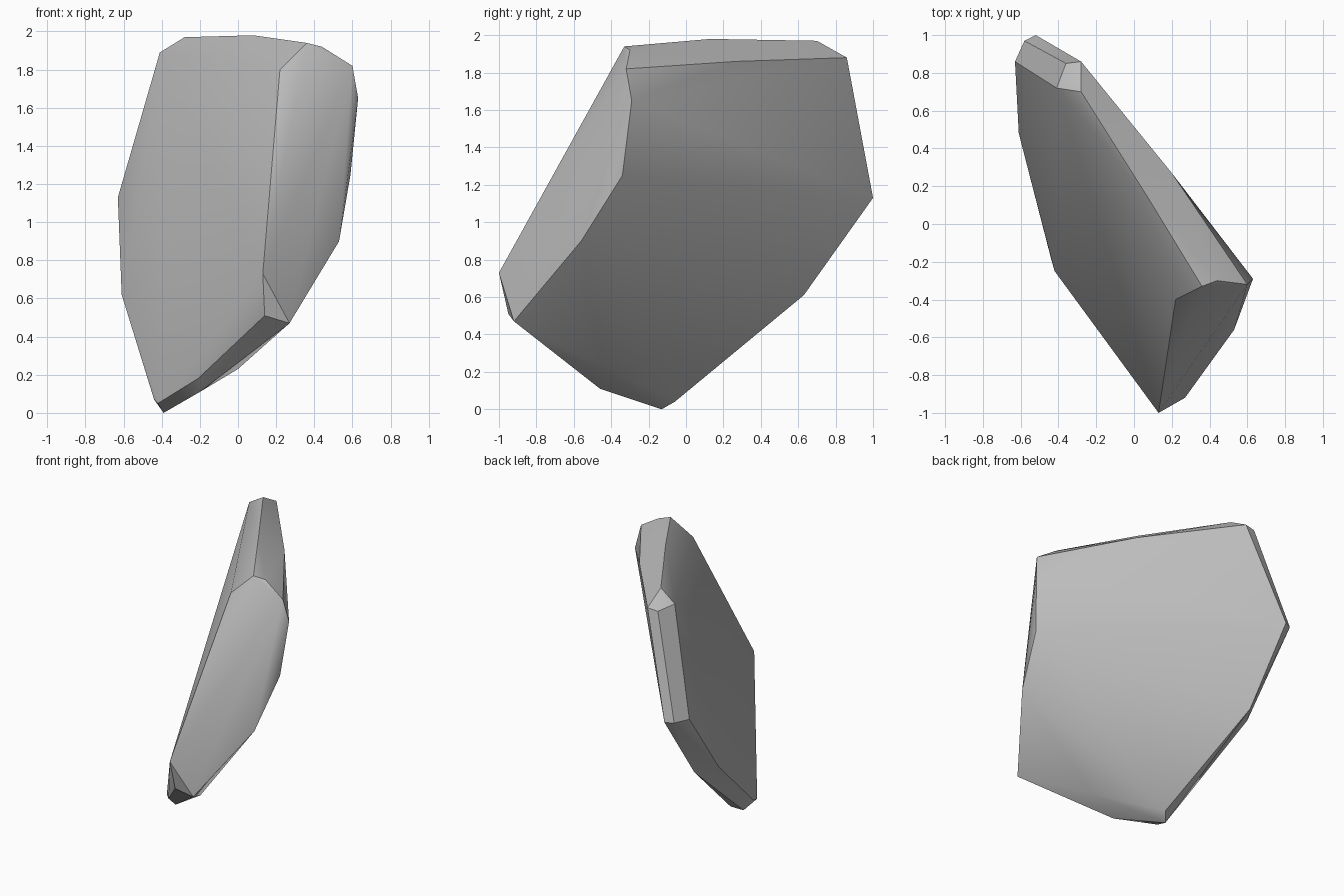
import bpy
import bmesh
from mathutils import Vector

cube = bpy.data.objects.get("Cube")
if cube:
    bpy.data.objects.remove(cube, do_unlink=True)


def make_material(name, colour):
    material = bpy.data.materials.new(name)
    material.use_nodes = True
    material.diffuse_color = colour
    shader = material.node_tree.nodes["Principled BSDF"]
    shader.inputs["Base Color"].default_value = colour
    return material


def hull_object(name, outlines, material):
    """Wrap a convex stone skin around several corner outlines."""
    bm = bmesh.new()
    for outline in outlines:
        for corner in outline:
            bm.verts.new(Vector(corner))
    result = bmesh.ops.convex_hull(bm, input=bm.verts[:], use_existing_faces=False)
    unused = [v for v in bm.verts if not v.link_faces]
    bmesh.ops.delete(bm, geom=unused, context="VERTS")
    bmesh.ops.recalc_face_normals(bm, faces=bm.faces[:])
    mesh = bpy.data.meshes.new(name)
    bm.to_mesh(mesh)
    bm.free()
    mesh.materials.append(material)
    rock = bpy.data.objects.new(name, mesh)
    bpy.context.collection.objects.link(rock)
    return rock


# Broad face on the front right side of the slab
front_outline = [
    (.22, -.4, 1.8), (.13, -1, .73), (.14, -.95, .51), (-.21, -.53, .18),
    (-.42, -.25, .05), (-.44, -.18, .07), (-.61, .48, .62),
    (-.63, .86, 1.13), (-.41, .72, 1.89),
]
# Broad face on the back left side of the slab
back_outline = [
    (.6, -.32, 1.82), (.63, -.29, 1.65), (.59, -.34, 1.25), (.53, -.56, .9),
    (.27, -.92, .47), (0, -.45, .23), (-.33, -.06, .04), (-.51, .63, .61),
    (-.52, 1, 1.13), (-.28, .86, 1.88), (.2, .27, 1.86),
]
# Worn rim between the two faces: crest, upper end and foot
rim = [
    (.36, -.33, 1.94), (.44, -.3, 1.92), (.08, .13, 1.98), (-.28, .7, 1.97),
    (-.36, .85, 1.87), (-.58, .97, 1.13), (-.39, -.13, 0), (-.2, -.46, .11),
]

stone = make_material("grey stone", (.5, .5, .5, 1))
rock = hull_object("rock_slab", [front_outline, back_outline, rim], stone)

# Soft worn surfaces with crisp broken edges
bpy.ops.object.select_all(action="DESELECT")
rock.select_set(True)
bpy.context.view_layer.objects.active = rock
bpy.ops.object.shade_smooth_by_angle(angle=.55)
